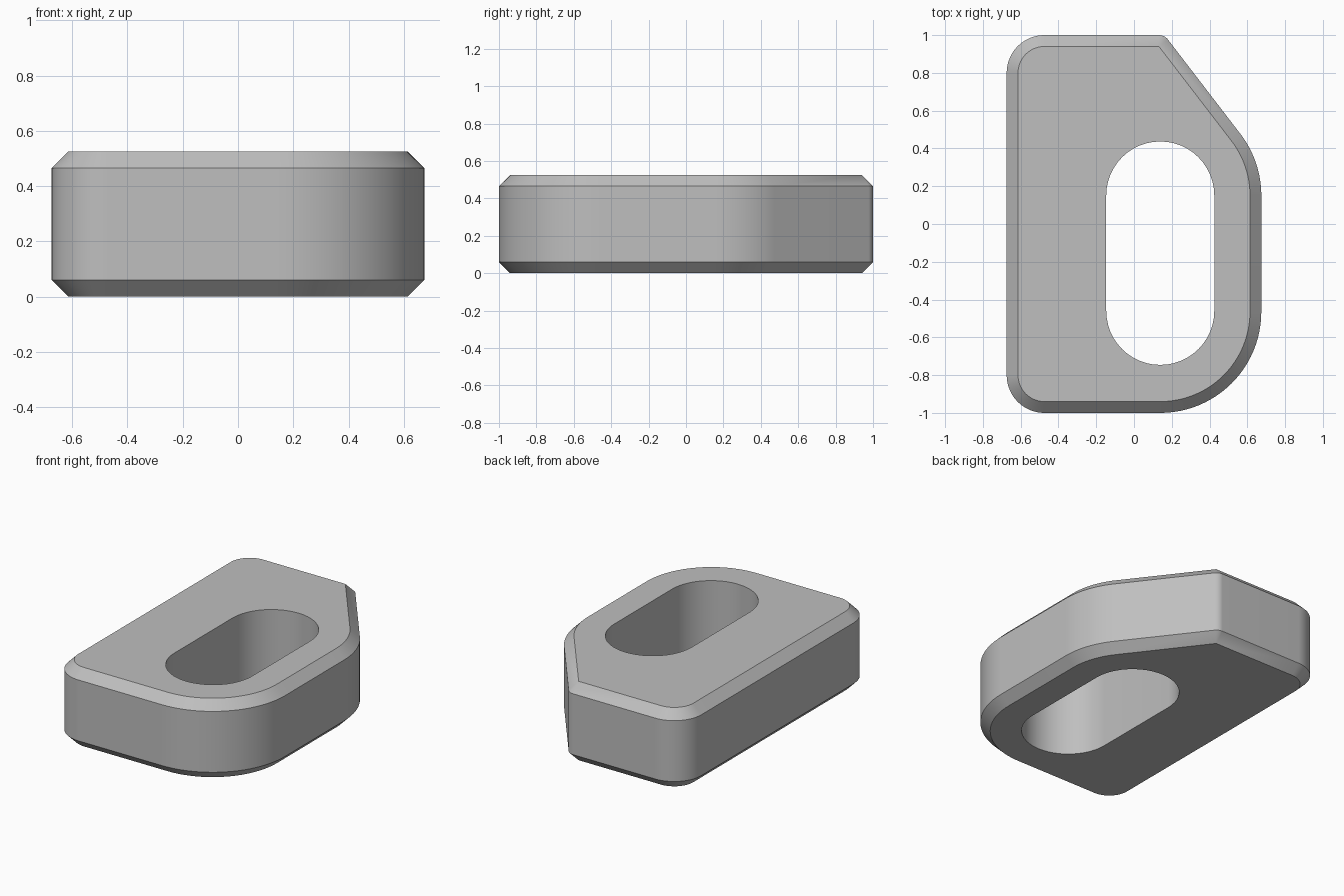
import bpy, bmesh
from math import radians, sin, cos, pi, asin, degrees

cube = bpy.data.objects.get("Cube")
if cube:
    bpy.data.objects.remove(cube, do_unlink=True)

HEIGHT, CHAMFER = 0.525, 0.06
SLOT_X, SLOT_R, SLOT_LOW, SLOT_HIGH = 0.139, 0.286, -0.46, 0.151
BIG_R = 0.535
STEPS = 24

# Angle of the slanted side's normal
TIP_X, TIP_Y = 0.132, 1 - CHAMFER
SLANT = degrees(asin((BIG_R - CHAMFER) / (TIP_Y - SLOT_HIGH)))

# Rounded corners, anticlockwise: centre x, centre y, radius, start and end angle
OUTLINE = [
    (SLOT_X, -1 + BIG_R, BIG_R, -90, 0),
    (SLOT_X, SLOT_HIGH, BIG_R, 0, SLANT),
    (TIP_X, TIP_Y, CHAMFER, SLANT, 90),
    (-0.474, 0.8, 0.2, 90, 180),
    (-0.474, -0.8, 0.2, 180, 270),
]
SLOT = [
    (SLOT_X, SLOT_LOW, SLOT_R, 180, 360),
    (SLOT_X, SLOT_HIGH, SLOT_R, 0, 180),
]


def ring(bm, corners, z, inset=0):
    """Closed loop of vertices along rounded corners."""
    verts = []
    for cx, cy, r, start, end in corners:
        for i in range(STEPS + 1):
            a = radians(start + (end - start) * i / STEPS)
            verts.append(bm.verts.new((cx + (r - inset) * cos(a),
                                       cy + (r - inset) * sin(a), z)))
    return verts


def skin(bm, low, high):
    """Wall of quads between two loops."""
    n = len(low)
    for i in range(n):
        j = (i + 1) % n
        bm.faces.new((low[i], low[j], high[j], high[i]))


bm = bmesh.new()

# Outer wall with chamfered rims
levels = [(0, CHAMFER), (CHAMFER, 0), (HEIGHT - CHAMFER, 0), (HEIGHT, CHAMFER)]
rings = [ring(bm, OUTLINE, z, inset) for z, inset in levels]
for low, high in zip(rings, rings[1:]):
    skin(bm, low, high)

# Slot wall
skin(bm, ring(bm, SLOT, HEIGHT), ring(bm, SLOT, 0))
bmesh.ops.remove_doubles(bm, verts=bm.verts[:], dist=1e-5)

# Flat top and bottom around the slot
for z, up in ((0, -1), (HEIGHT, 1)):
    rim = [e for e in bm.edges if e.is_boundary
           and all(abs(v.co.z - z) < 1e-4 for v in e.verts)]
    bmesh.ops.triangle_fill(bm, edges=rim, use_beauty=True, normal=(0, 0, up))
bmesh.ops.recalc_face_normals(bm, faces=bm.faces[:])

mesh = bpy.data.meshes.new("slotted_block")
bm.to_mesh(mesh)
bm.free()
block = bpy.data.objects.new("slotted_block", mesh)
bpy.context.collection.objects.link(block)

# Grey material
grey = bpy.data.materials.new("plain_grey")
grey.use_nodes = True
color = (0.52, 0.52, 0.52, 1)
grey.diffuse_color = color
grey.node_tree.nodes["Principled BSDF"].inputs["Base Color"].default_value = color
mesh.materials.append(grey)

# Smooth curves, sharp rims
bpy.ops.object.select_all(action="DESELECT")
block.select_set(True)
bpy.context.view_layer.objects.active = block
bpy.ops.object.shade_smooth_by_angle(angle=radians(30))
